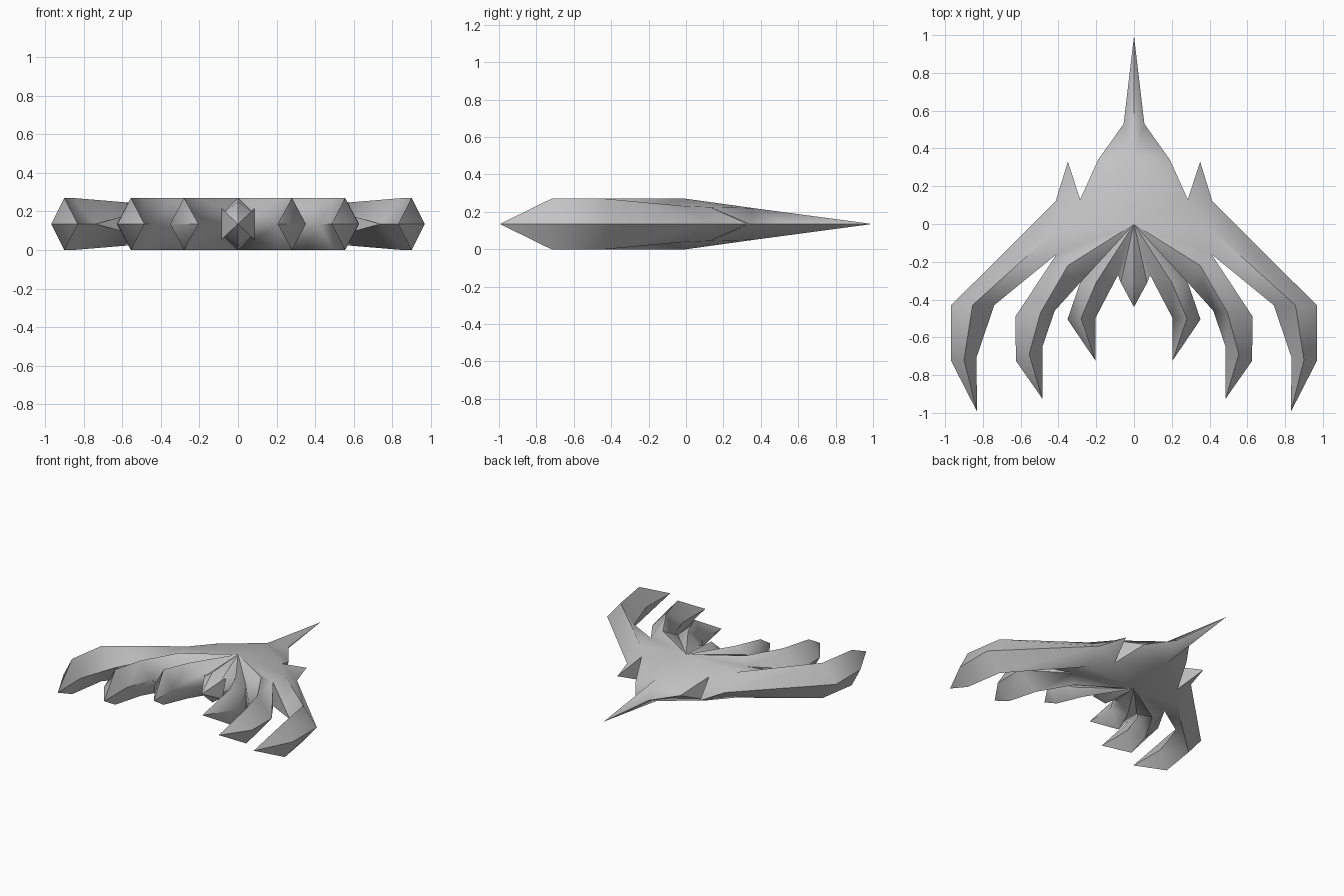
import bpy
import bmesh

cube = bpy.data.objects.get("Cube")
if cube:
    bpy.data.objects.remove(cube, do_unlink=True)

MID = 0.135   # height of the outline, and half the thickness
RIM = 0.09    # half the thickness at the notches between parts

grey = bpy.data.materials.new("mid grey")
grey.use_nodes = True
colour = (0.55, 0.55, 0.55, 1)
grey.diffuse_color = colour
grey.node_tree.nodes["Principled BSDF"].inputs["Base Color"].default_value = colour

bm = bmesh.new()


def pt(x, y, z=0.0):
    return bm.verts.new((x, y, z))


def face(*verts):
    bm.faces.new(verts)


def notch_wall(top, left, right):
    """Upright walls running from a thick notch out to two sharp edges."""
    foot = pt(top.co.x, top.co.y)
    face(top, foot, left)
    face(top, right, foot)


def claw(outer, ridge, inner, tip):
    """Diamond-section claw: two strips beside a ridge, closing at a tip."""
    for i in range(len(ridge) - 1):
        face(outer[i], outer[i + 1], ridge[i + 1], ridge[i])
        face(ridge[i], ridge[i + 1], inner[i + 1], inner[i])
    face(outer[-1], tip, ridge[-1])
    face(ridge[-1], tip, inner[-1])


# Hub and the notches shared by neighbouring parts
apex = pt(0, 0, MID)
shoulder = pt(0.4, -0.02, 0.097)
notch = pt(0.285, 0.13, RIM)
crotch_a, crotch_b, crotch_c = pt(0.41, -0.16, RIM), pt(0.285, -0.31, RIM), pt(0.085, -0.27, 0.08)

# Body and tail
spine, tail = pt(0, 0.36, 0.085), pt(0, 0.995)
tail_root, hip = pt(0.055, 0.53), pt(0.19, 0.34)
face(spine, tail_root, tail)
face(spine, hip, tail_root)
face(notch, hip, spine)
face(apex, notch, spine)
face(apex, shoulder, notch)
face(apex, crotch_a, shoulder)

# Rear spike
spike, spike_side = pt(0.35, 0.33), pt(0.415, 0.12)
face(notch, spike_side, spike)
face(shoulder, spike_side, notch)
notch_wall(notch, hip, spike)

# Outer claw
outer_in = pt(0.74, -0.43)
claw([spike_side, pt(0.968, -0.43), pt(0.968, -0.725)],
     [shoulder, pt(0.855, -0.43, MID), pt(0.9, -0.72, MID)],
     [crotch_a, outer_in, pt(0.835, -0.71)], pt(0.83, -0.995))

# Middle claw
knuckle = pt(0.35, -0.22, MID)
face(apex, knuckle, crotch_a)
face(apex, crotch_b, knuckle)
middle_out, middle_in = pt(0.628, -0.49), pt(0.42, -0.46)
claw([crotch_a, middle_out, pt(0.625, -0.725)],
     [knuckle, pt(0.495, -0.47, MID), pt(0.555, -0.69, MID)],
     [crotch_b, middle_in, pt(0.485, -0.65)], pt(0.485, -0.925))
notch_wall(crotch_a, outer_in, middle_out)

# Inner claw
knuckle = pt(0.2, -0.31, MID)
face(apex, knuckle, crotch_b)
face(apex, crotch_c, knuckle)
inner_out, inner_in = pt(0.352, -0.505), pt(0.205, -0.5)
claw([crotch_b, inner_out], [knuckle, pt(0.28, -0.5, MID)],
     [crotch_c, inner_in], pt(0.205, -0.722))
notch_wall(crotch_b, middle_in, inner_out)

# Central beak
beak_top, beak_edge = pt(0, -0.31, 0.115), pt(0.07, -0.31, 0.065)
beak_side, beak_tip = pt(0.07, -0.31), pt(0, -0.44)
face(apex, beak_top, beak_edge)
face(apex, beak_edge, crotch_c)
face(crotch_c, beak_edge, beak_side)
face(beak_top, beak_tip, beak_edge)
face(beak_edge, beak_tip, beak_side)
notch_wall(crotch_c, inner_in, beak_side)

mesh = bpy.data.meshes.new("clawed_hull")
bm.to_mesh(mesh)
bm.free()
mesh.materials.append(grey)
hull = bpy.data.objects.new("clawed_hull", mesh)
bpy.context.collection.objects.link(hull)
hull.location.z = MID

# Mirror left to right and top to bottom, then shade
bpy.ops.object.select_all(action='DESELECT')
bpy.context.view_layer.objects.active = hull
hull.select_set(True)
mirror = hull.modifiers.new("mirror", 'MIRROR')
mirror.use_axis = (True, False, True)
bpy.ops.object.modifier_apply(modifier=mirror.name)

bm = bmesh.new()
bm.from_mesh(mesh)
bmesh.ops.recalc_face_normals(bm, faces=bm.faces[:])
bm.to_mesh(mesh)
bm.free()
bpy.ops.object.shade_smooth_by_angle(angle=0.75)
